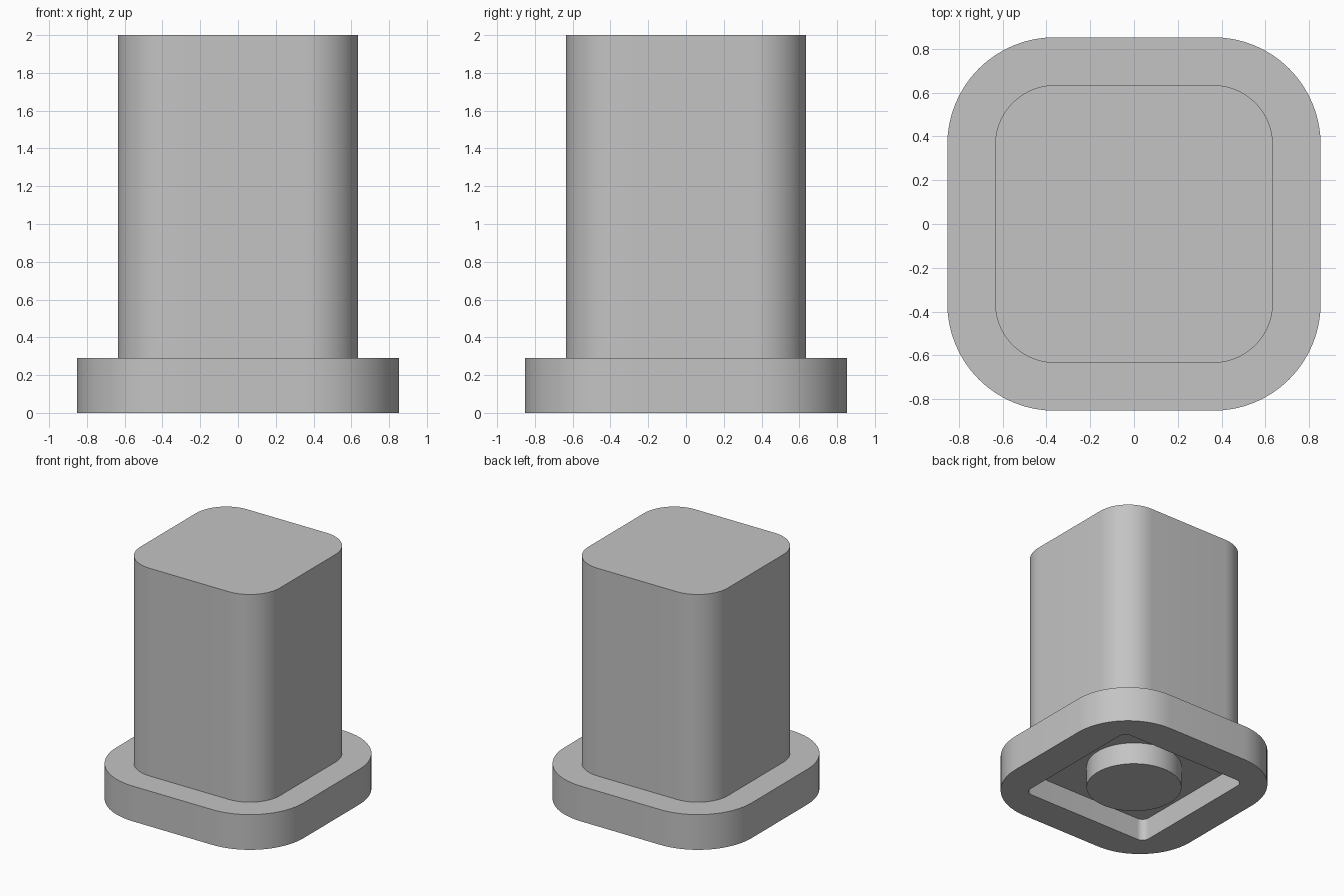
import bpy
import bmesh
from math import cos, sin, pi, radians

if "Cube" in bpy.data.objects:
    bpy.data.objects.remove(bpy.data.objects["Cube"], do_unlink=True)

# Single grey material
grey = bpy.data.materials.new("grey")
grey.use_nodes = True
COLOUR = (0.55, 0.55, 0.55, 1)
grey.diffuse_color = COLOUR
grey.node_tree.nodes["Principled BSDF"].inputs["Base Color"].default_value = COLOUR

CORNER_STEPS = 16


def rounded_square(half, radius):
    """Outline of a square with rounded corners, anticlockwise."""
    inner = half - radius
    points = []
    for quarter, (sx, sy) in enumerate([(1, 1), (-1, 1), (-1, -1), (1, -1)]):
        for i in range(CORNER_STEPS + 1):
            a = (quarter + i / CORNER_STEPS) * pi / 2
            points.append((sx * inner + radius * cos(a), sy * inner + radius * sin(a)))
    return points


def loft(name, sections):
    """Bridge a series of (half width, corner radius, z) outlines and cap both ends."""
    bm = bmesh.new()
    rings = [[bm.verts.new((x, y, z)) for x, y in rounded_square(half, radius)]
             for half, radius, z in sections]
    for low, high in zip(rings, rings[1:]):
        for i in range(len(low)):
            j = (i + 1) % len(low)
            bm.faces.new((low[i], low[j], high[j], high[i]))
    bm.faces.new(rings[0][::-1])
    bm.faces.new(rings[-1])
    bmesh.ops.recalc_face_normals(bm, faces=bm.faces)
    mesh = bpy.data.meshes.new(name)
    bm.to_mesh(mesh)
    bm.free()
    obj = bpy.data.objects.new(name, mesh)
    bpy.context.collection.objects.link(obj)
    return obj


# Wide flange, hollowed from below by a square recess
flange = loft("flange", [
    (0.58, 0.06, 0.18),    # recess ceiling
    (0.58, 0.06, 0),       # recess mouth
    (0.853, 0.49, 0),      # outer bottom edge
    (0.853, 0.49, 0.29),   # outer top edge
])

# Tall post, sunk slightly into the flange
post = loft("post", [(0.635, 0.275, 0.25), (0.635, 0.275, 2)])

# Round peg inside the recess, flush with the underside
bpy.ops.mesh.primitive_cylinder_add(vertices=64, radius=0.356, depth=0.2, location=(0, 0, 0.1))
peg = bpy.context.object
peg.name = "round_peg"

# Colour and smooth the curved sides, keeping rims sharp
bpy.ops.object.select_all(action="DESELECT")
for part in (flange, post, peg):
    part.data.materials.append(grey)
    part.select_set(True)
bpy.context.view_layer.objects.active = flange
bpy.ops.object.shade_smooth_by_angle(angle=radians(30))
